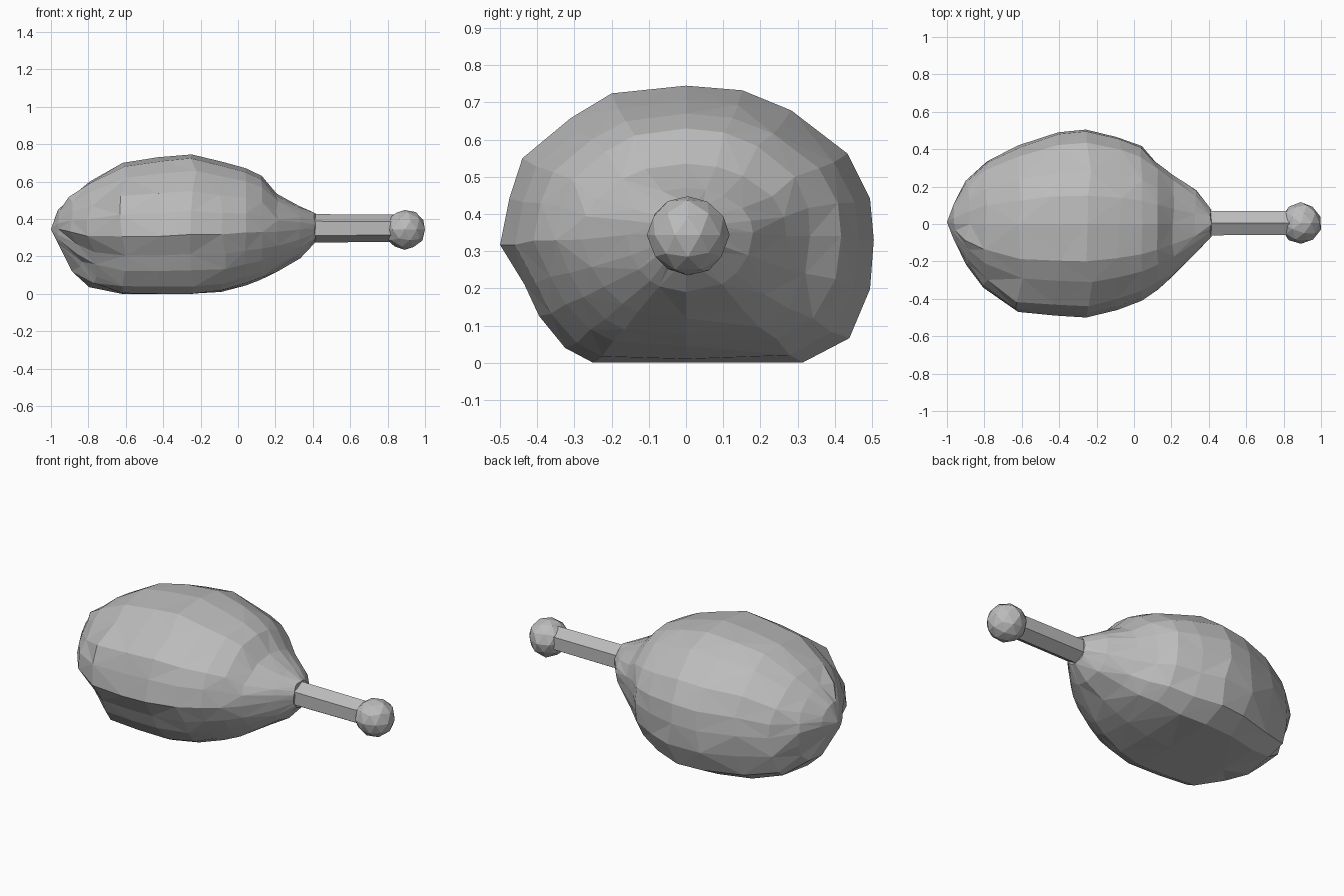
import bpy, bmesh, math, random
from mathutils import Matrix, Vector

if "Cube" in bpy.data.objects:
    bpy.data.objects.remove(bpy.data.objects["Cube"])

random.seed(4)

grey = bpy.data.materials.new("plain grey")
grey.diffuse_color = (0.5, 0.5, 0.5, 1)
grey.use_nodes = True
grey.node_tree.nodes["Principled BSDF"].inputs["Base Color"].default_value = grey.diffuse_color


def finish(bm, name):
    bmesh.ops.recalc_face_normals(bm, faces=bm.faces)
    mesh = bpy.data.meshes.new(name)
    bm.to_mesh(mesh)
    bm.free()
    mesh.materials.append(grey)
    obj = bpy.data.objects.new(name, mesh)
    bpy.context.collection.objects.link(obj)
    return obj


# Meat: faceted loft along x
# each ring = x, y min, y max, z min, z max, z of widest point, share of the lumpy section
RINGS = [
    (-0.96, -0.09, 0.11, 0.26, 0.45, 0.35, 0.0),
    (-0.89, -0.22, 0.23, 0.12, 0.53, 0.34, 0.4),
    (-0.79, -0.34, 0.34, 0.035, 0.60, 0.32, 0.75),
    (-0.61, -0.47, 0.42, 0.00, 0.70, 0.32, 0.9),
    (-0.42, -0.49, 0.49, 0.00, 0.73, 0.32, 1.0),
    (-0.24, -0.50, 0.505, 0.00, 0.745, 0.33, 1.0),
    (-0.08, -0.46, 0.465, 0.01, 0.705, 0.33, 0.8),
    (0.04, -0.41, 0.42, 0.045, 0.67, 0.34, 0.6),
    (0.125, -0.35, 0.345, 0.075, 0.63, 0.34, 0.5),
    (0.21, -0.28, 0.275, 0.12, 0.535, 0.34, 0.3),
    (0.33, -0.16, 0.18, 0.19, 0.47, 0.35, 0.1),
    (0.41, -0.07, 0.08, 0.275, 0.43, 0.35, 0.0),
]
# lumpy section, as shares of the ring's half width and half height
SECTION = [(1, 0), (0.98, 0.27), (0.86, 0.56), (0.56, 0.84), (0.3, 0.97), (0, 1),
           (-0.40, 0.95), (-0.62, 0.79), (-0.88, 0.53), (-0.95, 0.27), (-1, -0.04),
           (-0.87, -0.36), (-0.79, -0.62), (-0.65, -0.88), (-0.5, -1), (0, -1),
           (0.62, -1), (0.87, -0.80), (0.98, -0.4)]
SIDES = len(SECTION)
bm = bmesh.new()
loops = []
for i, (x, y0, y1, z0, z1, zw, lump) in enumerate(RINGS):
    loop = []
    wobble = 0.018 if 0 < i < 7 else 0.005
    for py, pz in SECTION:
        r = math.hypot(py, pz) ** (lump - 1)
        c, s = py * r, pz * r
        loop.append(bm.verts.new((x + random.uniform(-wobble, wobble),
                                  c * (y1 if c > 0 else -y0),
                                  zw + s * ((z1 - zw) if s > 0 else (zw - z0)))))
    loops.append(loop)
for i in range(len(loops) - 1):
    a, b = loops[i], loops[i + 1]
    for k in range(SIDES):
        n = (k + 1) % SIDES
        if (i + k) % 2:
            bm.faces.new((a[k], a[n], b[k]))
            bm.faces.new((a[n], b[n], b[k]))
        else:
            bm.faces.new((a[k], b[n], b[k]))
            bm.faces.new((a[k], a[n], b[n]))
tip = bm.verts.new((-1.0, 0.01, 0.345))
for k in range(SIDES):
    bm.faces.new((tip, loops[0][(k + 1) % SIDES], loops[0][k]))
bm.faces.new(loops[-1])

# Dents (x, y, z, radius, depth; negative depth is a bulge)
axis = Vector((-0.3, 0, 0.35))
for x, y, z, r, d in [(0.12, 0.31, 0.32, 0.15, 0.02),
                      (-0.88, -0.22, 0.14, 0.20, 0.055),
                      (-0.70, -0.40, 0.44, 0.15, -0.015)]:
    for v in bm.verts:
        t = (v.co - Vector((x, y, z))).length / r
        if t < 1:
            v.co += (axis - v.co).normalized() * d * (1 - t * t)
finish(bm, "meat")

# Bone shaft: hexagonal bar set into the meat
bm = bmesh.new()
bmesh.ops.create_cone(bm, cap_ends=True, segments=6, radius1=0.076, radius2=0.073, depth=0.50,
                      matrix=Matrix.Translation((0.60, 0.005, 0.35))
                      @ Matrix.Rotation(math.pi / 2, 4, 'Y') @ Matrix.Rotation(math.pi / 6, 4, 'Z'))
finish(bm, "bone_shaft")

# Bone knob: low-poly ball
bm = bmesh.new()
bmesh.ops.create_icosphere(bm, subdivisions=2, radius=0.11)
for v in bm.verts:
    v.co *= random.uniform(0.95, 1.03)
    v.co.x = max(-0.10, min(v.co.x, 0.108))
bmesh.ops.translate(bm, verts=bm.verts, vec=(0.892, 0.005, 0.343))
finish(bm, "bone_knob")
